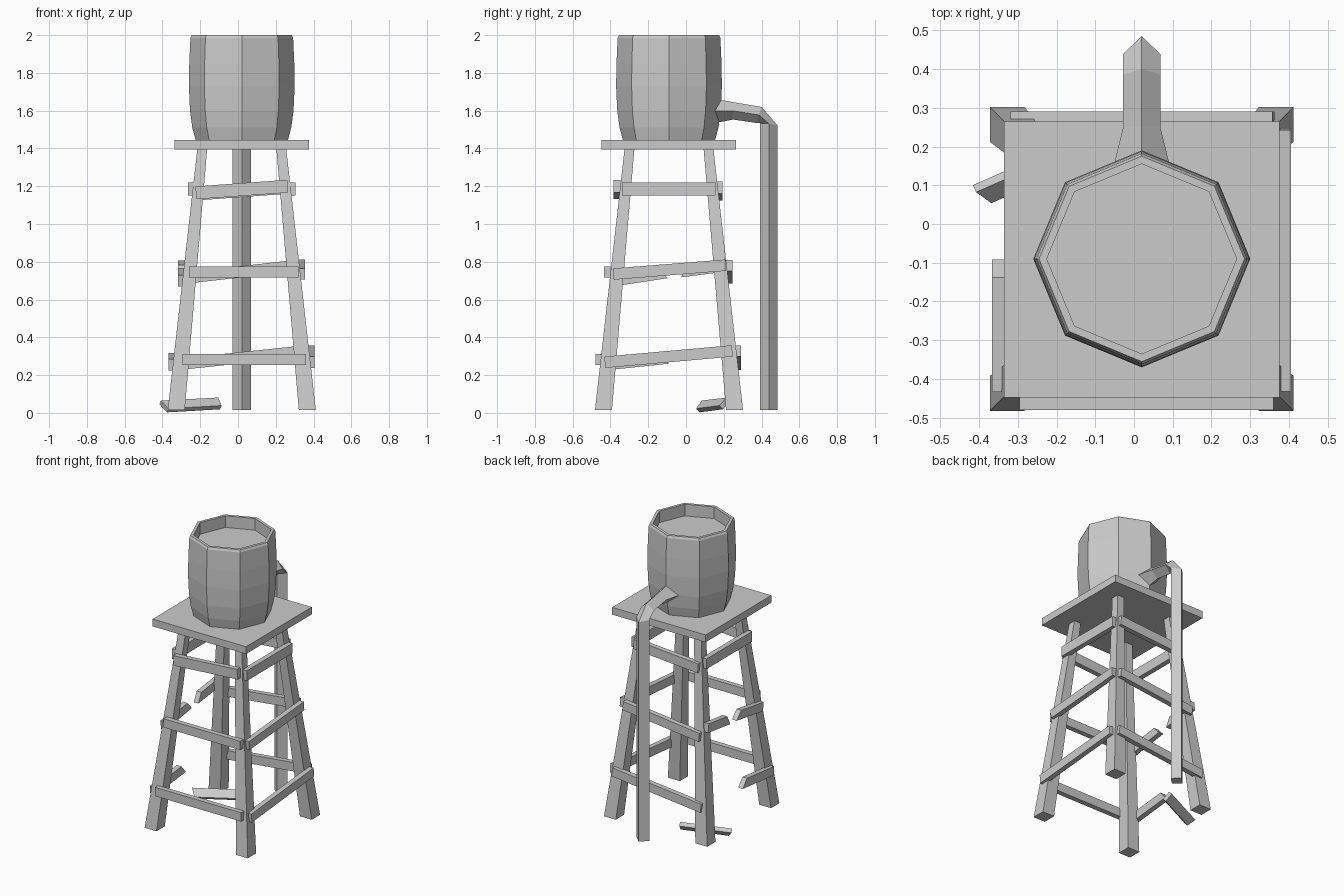
import bpy, bmesh, math
from mathutils import Vector

if "Cube" in bpy.data.objects:
    bpy.data.objects.remove(bpy.data.objects["Cube"])

CX, CY = 0.02, -0.09   # centre of the tower

grey = bpy.data.materials.new("plain grey")
grey.diffuse_color = (0.6, 0.6, 0.6, 1)
grey.use_nodes = True
grey.node_tree.nodes["Principled BSDF"].inputs["Base Color"].default_value = grey.diffuse_color


def loft(name, rings, cap_start=True, cap_end=True):
    """Skin a list of equal-length point rings into one closed object."""
    bm = bmesh.new()
    vs = [[bm.verts.new(p) for p in r] for r in rings]
    n = len(rings[0])
    for a, b in zip(vs, vs[1:]):
        for i in range(n):
            j = (i + 1) % n
            bm.faces.new((a[i], a[j], b[j], b[i]))
    if cap_start:
        bm.faces.new(vs[0][::-1])
    if cap_end:
        bm.faces.new(vs[-1])
    bmesh.ops.recalc_face_normals(bm, faces=bm.faces)
    me = bpy.data.meshes.new(name)
    bm.to_mesh(me)
    bm.free()
    me.materials.append(grey)
    ob = bpy.data.objects.new(name, me)
    bpy.context.collection.objects.link(ob)
    return ob


def rect(x0, x1, y0, y1, z):
    return [(x0, y0, z), (x1, y0, z), (x1, y1, z), (x0, y1, z)]


def plank(name, axis, a, b, za, zb, near, h=0.06, t=0.035, cut_a=0, cut_b=0):
    """Board along 'x' or 'y' from a to b, sloping za to zb; cuts slant broken ends."""
    d = Vector((b - a, zb - za)).normalized()
    up = Vector((-d.y, d.x)) * h / 2
    rings = []
    for u, z, cut in ((a, za, cut_a), (b, zb, cut_b)):
        ring = []
        for s, w in ((-1, near), (-1, near + t), (1, near + t), (1, near)):
            p = Vector((u, z)) + up * s + d * cut * s
            ring.append((p.x, w, p.y) if axis == 'x' else (w, p.x, p.y))
        rings.append(ring)
    return loft(name, rings)


# Platform
loft("platform", [rect(-0.335, 0.375, -0.448, 0.265, z) for z in (1.395, 1.445)])

# Four tapered, splayed legs
for sx, nx in ((-1, "left"), (1, "right")):
    for sy, ny in ((-1, "front"), (1, "back")):
        rings = []
        for z, i, o in ((0.015, 0.302, 0.392), (1.40, 0.183, 0.235)):
            rings.append(rect(CX + sx * i, CX + sx * o, CY + sy * i, CY + sy * o, z))
        loft(f"{ny}_{nx}_leg", rings)

# Front cross boards
plank("front_top_board", 'x', -0.223, 0.263, 1.165, 1.20, -0.383, 0.068)
plank("front_middle_board", 'x', -0.26, 0.32, 0.746, 0.746, -0.435)
plank("front_low_board", 'x', -0.295, 0.36, 0.283, 0.283, -0.48)

# Back cross boards
plank("back_top_board", 'x', -0.225, 0.265, 1.157, 1.193, 0.157, 0.065)
plank("back_middle_board", 'x', -0.27, 0.31, 0.715, 0.78, 0.21)
plank("back_low_board", 'x', -0.315, 0.36, 0.257, 0.328, 0.255)

# Right cross boards
plank("right_top_board", 'y', -0.34, 0.155, 1.185, 1.185, 0.27, 0.07)
plank("right_middle_board", 'y', -0.385, 0.21, 0.735, 0.782, 0.32)
plank("right_low_board", 'y', -0.43, 0.245, 0.268, 0.328, 0.37)

# Left cross boards, the lower two snapped
plank("left_top_board", 'y', -0.34, 0.155, 1.185, 1.185, -0.265, 0.07)
plank("left_middle_broken_front", 'y', -0.385, -0.12, 0.70, 0.74, -0.318, cut_b=-0.02)
plank("left_middle_broken_back", 'y', -0.01, 0.21, 0.75, 0.778, -0.318, cut_a=0.02)
plank("left_low_broken_front", 'y', -0.43, -0.115, 0.255, 0.288, -0.367, cut_b=-0.02)

# Fallen board lying on the ground, rolled on its edge
along = Vector((0.295, 0.135, 0)).normalized()
side = Vector((-along.y, along.x, 0))
rings = []
for c, cut in ((Vector((-0.392, 0.077, 0.034)), -0.012), (Vector((-0.10, 0.205, 0.05)), 0.0)):
    ring = []
    for w, t in ((-1, -1), (1, -1), (1, 1), (-1, 1)):
        w2, t2 = w * 0.03, t * 0.014
        y = (w2 + t2 * -1) * 0.7071
        z = (w2 + t2) * 0.7071
        ring.append(c + side * y + Vector((0, 0, z)) + along * cut * w)
    rings.append(ring)
loft("fallen_board", rings)

# Eight-sided barrel tank with a recessed lid
profile = [(0.243, 1.44), (0.262, 1.51), (0.274, 1.60), (0.28, 1.73), (0.278, 1.85),
           (0.272, 1.985), (0.265, 2.0), (0.245, 2.0), (0.245, 1.92)]
rings = []
for r, z in profile:
    rings.append([(CX + r * math.cos(k * math.pi / 4), CY + r * math.sin(k * math.pi / 4), z)
                  for k in range(8)])
loft("water_tank", rings)

# Four-sided drain pipe: each station is outer (y, z), inner (y, z), half width
stations = [((0.485, 0.015), (0.392, 0.015), 0.048),
            ((0.485, 1.522), (0.392, 1.54), 0.048),
            ((0.40, 1.62), (0.372, 1.535), 0.048),
            ((0.25, 1.645), (0.25, 1.553), 0.048),
            ((0.14, 1.665), (0.14, 1.532), 0.075)]
rings = []
for (yo, zo), (yi, zi), w in stations:
    ym, zm = (yo + yi) / 2, (zo + zi) / 2
    rings.append([(CX, yo, zo), (CX + w, ym, zm), (CX, yi, zi), (CX - w, ym, zm)])
loft("drain_pipe", rings)
